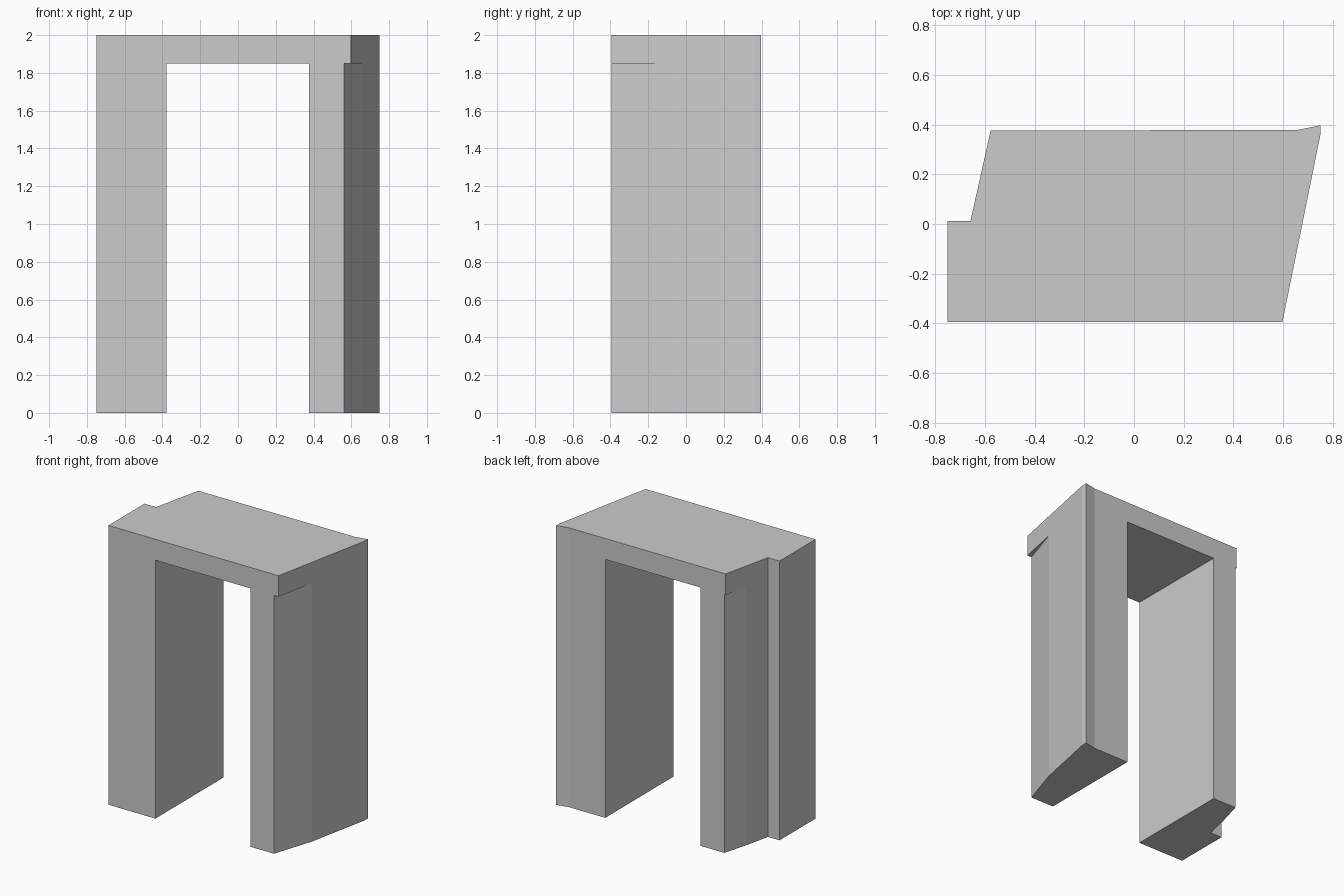
import bpy, bmesh

LINTEL, TOP = 1.85, 2.0

# plan outlines (counter-clockwise seen from above)
left_leg = [(-0.75, -0.395), (-0.378, -0.395), (-0.378, 0.376),
            (-0.567, 0.376), (-0.617, 0.195), (-0.658, 0.013), (-0.75, 0.013)]
right_leg = [(0.375, -0.395), (0.562, -0.395), (0.657, -0.10), (0.75, 0.36),
             (0.75, 0.397), (0.66, 0.379), (0.375, 0.378)]
roof = [(-0.75, -0.395), (-0.378, -0.395), (0.375, -0.395), (0.562, -0.395),
        (0.597, -0.395), (0.657, -0.10), (0.75, 0.36), (0.75, 0.397),
        (0.66, 0.379), (0.375, 0.378), (-0.378, 0.376), (-0.567, 0.376),
        (-0.577, 0.376), (-0.617, 0.195), (-0.658, 0.013), (-0.75, 0.013)]

# exposed undersides: passage ceiling and the two small overhangs
undersides = [
    [(-0.378, -0.395), (0.375, -0.395), (0.375, 0.378), (-0.378, 0.376)],
    [(0.562, -0.395), (0.597, -0.395), (0.657, -0.10)],
    [(-0.567, 0.376), (-0.577, 0.376), (-0.617, 0.195)],
]

bm = bmesh.new()


def cap(outline, z):
    bm.faces.new([bm.verts.new((x, y, z)) for x, y in outline])


def walls(outline, z0, z1):
    for (ax, ay), (bx, by) in zip(outline, outline[1:] + outline[:1]):
        bm.faces.new([bm.verts.new(p) for p in
                      ((ax, ay, z0), (bx, by, z0), (bx, by, z1), (ax, ay, z1))])


# legs
for leg in (left_leg, right_leg):
    walls(leg, 0, LINTEL)
    cap(leg, 0)

# lintel slab
walls(roof, LINTEL, TOP)
cap(roof, TOP)
for outline in undersides:
    cap(outline, LINTEL)

# weld into one closed shell
bmesh.ops.remove_doubles(bm, verts=bm.verts[:], dist=0.0005)
bmesh.ops.recalc_face_normals(bm, faces=bm.faces[:])
mesh = bpy.data.meshes.new("doorway_arch")
bm.to_mesh(mesh)
bm.free()
bpy.context.collection.objects.link(bpy.data.objects.new("doorway_arch", mesh))
